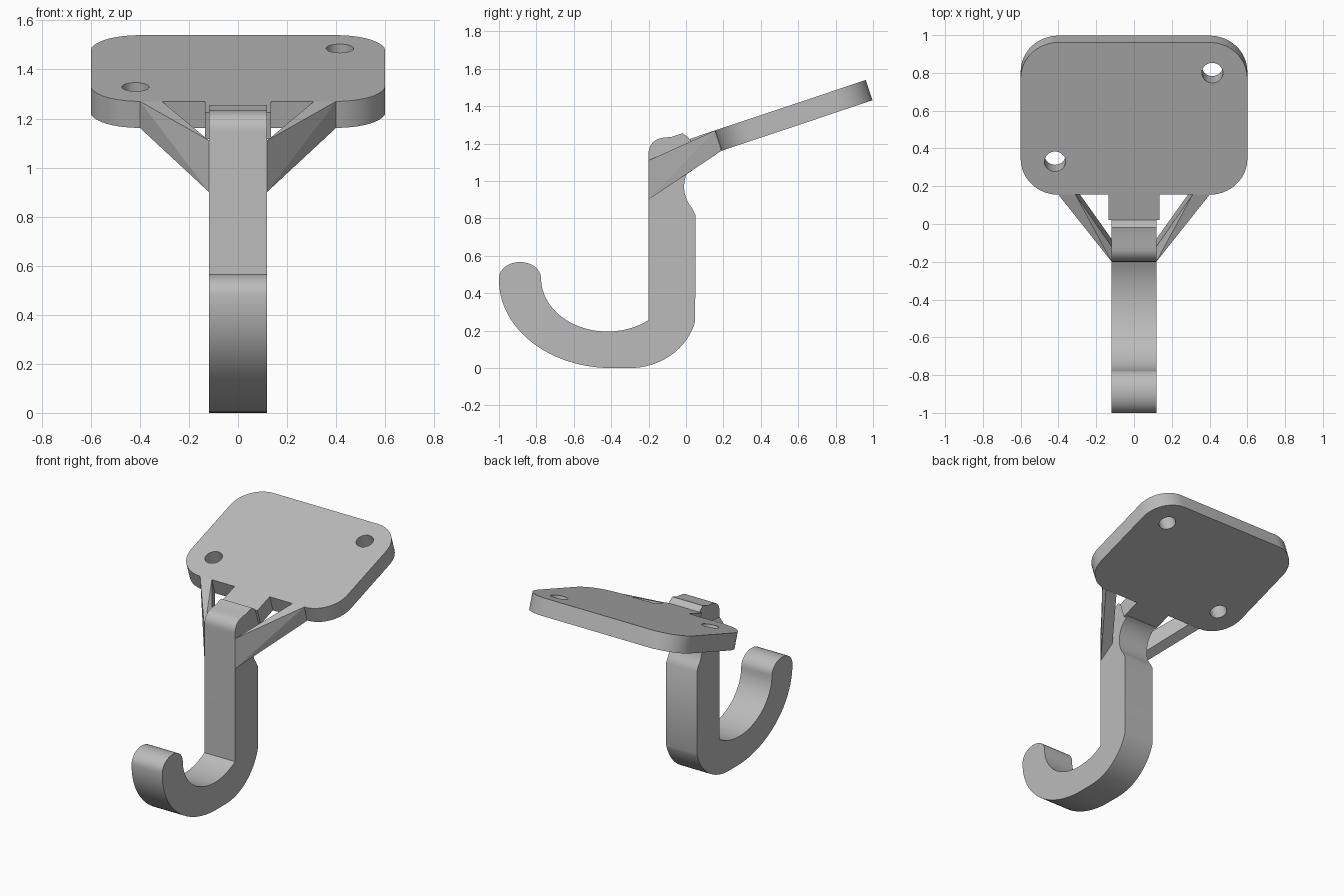
import bpy, bmesh, math
from mathutils import Vector, Matrix

if "Cube" in bpy.data.objects:
    bpy.data.objects.remove(bpy.data.objects["Cube"])

grey = bpy.data.materials.new("plain grey")
grey.use_nodes = True
grey.diffuse_color = (0.5, 0.5, 0.5, 1)
grey.node_tree.nodes["Principled BSDF"].inputs["Base Color"].default_value = (0.5, 0.5, 0.5, 1)


def finish(name, bm):
    bmesh.ops.recalc_face_normals(bm, faces=bm.faces)
    mesh = bpy.data.meshes.new(name)
    bm.to_mesh(mesh)
    bm.free()
    mesh.materials.append(grey)
    obj = bpy.data.objects.new(name, mesh)
    bpy.context.collection.objects.link(obj)
    return obj


def extrude(name, points, direction):
    bm = bmesh.new()
    face = bm.faces.new([bm.verts.new(p) for p in points])
    geom = bmesh.ops.extrude_face_region(bm, geom=[face])["geom"]
    verts = [g for g in geom if isinstance(g, bmesh.types.BMVert)]
    bmesh.ops.translate(bm, verts=verts, vec=direction)
    return finish(name, bm)


def smooth(obj):
    bpy.ops.object.select_all(action="DESELECT")
    obj.select_set(True)
    bpy.context.view_layer.objects.active = obj
    bpy.ops.object.shade_smooth_by_angle(angle=math.radians(30))


def arc(cx, cy, rx, ry, start, end, steps):
    angles = [math.radians(start + (end - start) * i / steps) for i in range(steps + 1)]
    return [(cx + rx * math.cos(a), cy + ry * math.sin(a)) for a in angles]


# Hook: side profile swept across its width
half = 0.118
profile = [(-0.2, 1.14)]
profile += arc(-0.42, 0.48, 0.355, 0.285, -52, -180, 24)     # inner bend
profile += arc(-0.8875, 0.48, 0.1125, 0.087, 0, 180, 16)[1:]  # rounded tip
profile += arc(-0.4, 0.47, 0.6, 0.47, 180, 270, 24)[1:]      # outer bend
profile += arc(-0.3, 0.33, 0.36, 0.33, 270, 346, 16)         # heel
profile += [(0.05, 0.82)]
profile += arc(0.13, 0.97, 0.14, 0.16, 225, 112, 14)         # scooped back
profile += [(0.02, 1.222), (0.01, 1.235), (-0.018, 1.255), (-0.075, 1.236), (-0.12, 1.232)]
profile += arc(-0.12, 1.15, 0.08, 0.08, 95, 175, 8)
hook = extrude("hook", [(-half, y, z) for y, z in profile], (2 * half, 0, 0))
smooth(hook)

# Sloping mounting plate with rounded corners and a short neck
length, wide, rad, thick = 0.85, 0.6, 0.2, 0.114
slope = Matrix.Translation((0, 0.155, 1.27)) @ Matrix.Rotation(math.radians(18.5), 4, "X")
outline = [(-0.135, 0), (-0.135, -0.142), (0.135, -0.142), (0.135, 0)]
outline += arc(wide - rad, rad, rad, rad, -90, 0, 16)
outline += arc(wide - rad, length - rad, rad, rad, 0, 90, 16)
outline += arc(rad - wide, length - rad, rad, rad, 90, 180, 16)
outline += arc(rad - wide, rad, rad, rad, 180, 270, 16)
plate = extrude("mounting_plate", [(x, y, 0) for x, y in outline], (0, 0, -thick))
plate.matrix_world = slope

# Screw holes
for x, y in ((-0.418, 0.185), (0.415, 0.68)):
    ring = arc(x, y, 0.056, 0.056, 0, 348.75, 31)
    cutter = extrude("hole_cutter", [(a, b, 0.05) for a, b in ring], (0, 0, -0.3))
    cutter.matrix_world = slope
    cutter.hide_render = True
    bpy.context.view_layer.update()
    cut = plate.modifiers.new("screw_hole", "BOOLEAN")
    cut.operation, cut.solver, cut.object = "DIFFERENCE", "EXACT", cutter
    bpy.ops.object.select_all(action="DESELECT")
    bpy.context.view_layer.objects.active = plate
    plate.select_set(True)
    bpy.ops.object.modifier_apply(modifier=cut.name)
    bpy.data.objects.remove(cutter)
smooth(plate)

# Slanted braces from the hook sides to the plate edge
for side, name in ((1, "left_brace"), (-1, "right_brace")):
    corners = [(0.4, 0.155, 1.27), (0.31, 0.155, 1.27), (0.4, 0.19, 1.162), (0.31, 0.19, 1.162),
               (half, -0.2, 1.11), (half, -0.12, 1.108), (half, -0.2, 0.9), (half, -0.08, 0.98)]
    bm = bmesh.new()
    for x, y, z in corners:
        bm.verts.new((side * x, y, z))
    bmesh.ops.convex_hull(bm, input=bm.verts)
    finish(name, bm)
